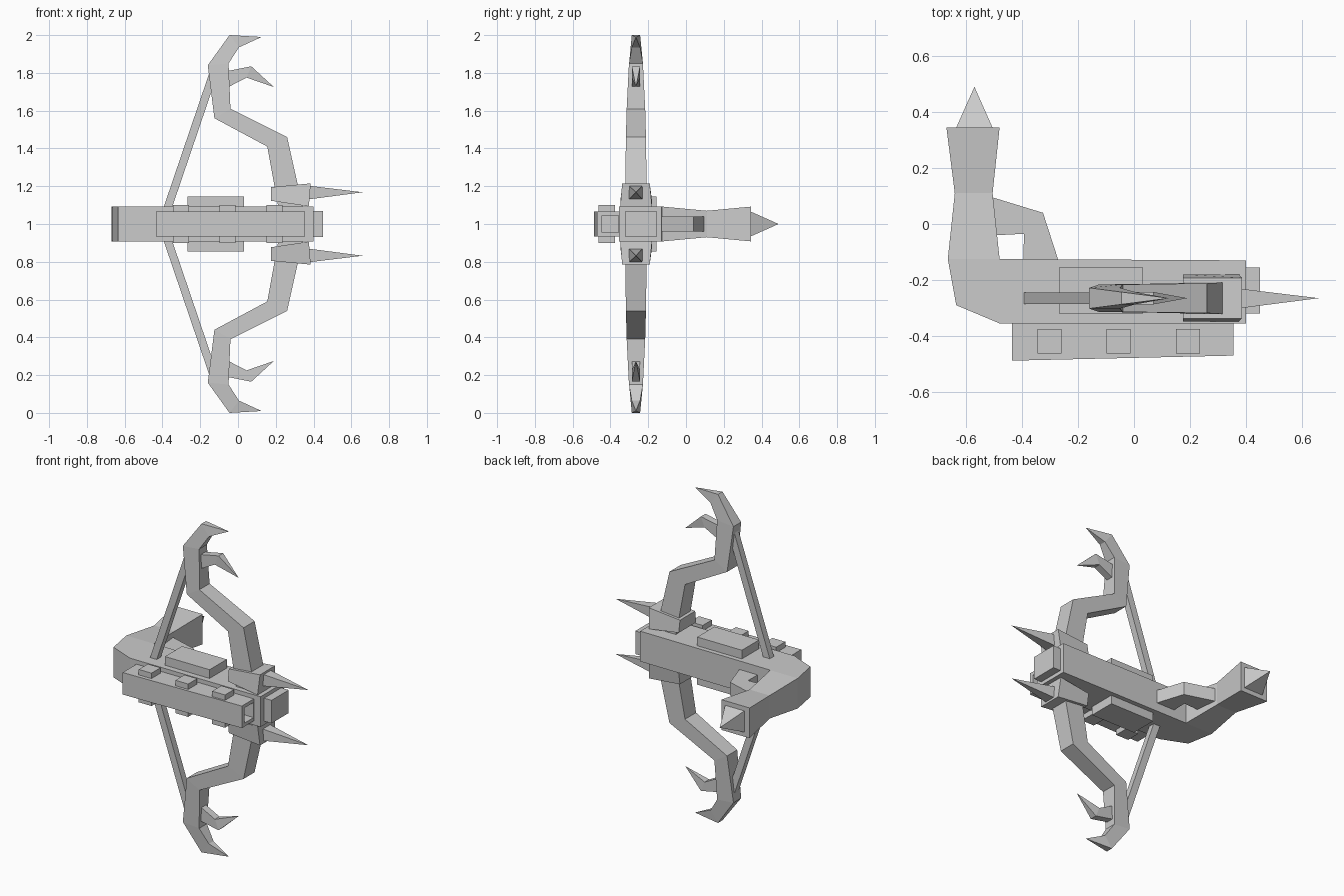
import bpy, bmesh

if "Cube" in bpy.data.objects:
    bpy.data.objects.remove(bpy.data.objects["Cube"])

CY = -0.265  # bow plane


def loft(name, rings, mirror=False):
    """Skin equal-length rings of points (z measured from z = 1); a 1-point ring is an apex."""
    bm = bmesh.new()
    vs = [[bm.verts.new(p) for p in r] for r in rings]
    for a, b in zip(vs, vs[1:]):
        n = max(len(a), len(b))
        for i in range(n):
            j = (i + 1) % n
            if len(b) == 1:
                bm.faces.new((a[i], a[j], b[0]))
            else:
                bm.faces.new((a[i], a[j], b[j], b[i]))
    for r in (vs[0], vs[-1]):
        if len(r) > 2:
            bm.faces.new(r)
    bmesh.ops.recalc_face_normals(bm, faces=bm.faces)
    me = bpy.data.meshes.new(name)
    bm.to_mesh(me)
    bm.free()
    ob = bpy.data.objects.new(name, me)
    ob.location.z = 1
    bpy.context.collection.objects.link(ob)
    if mirror:
        m = ob.modifiers.new("mirror", 'MIRROR')
        m.use_axis = (False, False, True)
    return ob


def xring(x, y0, y1, z0, z1):
    return [(x, y0, z0), (x, y1, z0), (x, y1, z1), (x, y0, z1)]


def box(name, x0, x1, y0, y1, z0, z1, mirror=False):
    return loft(name, [xring(x0, y0, y1, z0, z1), xring(x1, y0, y1, z0, z1)], mirror)


def ribbon(name, stations):
    """Square-section blade in the bow plane: (xa, za, xb, zb, half thickness)."""
    rings = []
    for xa, za, xb, zb, h in stations:
        if h == 0:
            rings.append([(xa, CY, za - 1)])
        else:
            rings.append([(xa, CY - h, za - 1), (xb, CY - h, zb - 1),
                          (xb, CY + h, zb - 1), (xa, CY + h, za - 1)])
    return loft(name, rings, True)


# stock: front bar bending round into the grip (outer xy, inner xy, half height)
stock = [(0.40, -0.355, 0.40, -0.13, .092), (-0.48, -0.355, -0.48, -0.125, .092),
         (-0.635, -0.29, -0.48, -0.125, .092), (-0.665, -0.125, -0.48, -0.125, .092),
         (-0.64, 0.11, -0.505, 0.11, .07), (-0.67, 0.345, -0.48, 0.345, .092)]
ob = loft("stock", [[(a, b, -h), (c, d, -h), (c, d, h), (a, b, h)] for a, b, c, d, h in stock])
bm = bmesh.new()
bm.from_mesh(ob.data)
bmesh.ops.remove_doubles(bm, verts=bm.verts, dist=1e-4)
bmesh.ops.recalc_face_normals(bm, faces=bm.faces)
bm.to_mesh(ob.data)
bm.free()

# grip spike
loft("grip_spike", [[(-.635, .344, -.065), (-.505, .344, -.065), (-.505, .344, .065),
                     (-.635, .344, .065)], [(-.57, .49, 0)]])

# trigger guard
guard = [(-.53, .10, -.53, -.04), (-.505, .095, -.49, -.04), (-.325, .04, -.393, -.035),
         (-.27, -.13, -.395, -.13)]
loft("trigger_guard", [[(a, b, -.04), (c, d, -.04), (c, d, .04), (a, b, .04)]
                       for a, b, c, d in guard])

# front cap and side plates
box("front_cap", .38, .45, -.32, -.155, -.07, .07)
box("side_plate", -.268, .033, -.32, -.155, .07, .145, True)

# rail with recessed muzzle, and its studs
loft("rail", [xring(-.435, -.488, -.34, -.067, .067), xring(.355, -.47, -.34, -.067, .067),
              xring(.355, -.445, -.357, -.046, .046), xring(.27, -.445, -.357, -.046, .046)])
for x in (-.302, -.055, .193):
    box("rail_stud", x - .043, x + .043, -.462, -.375, -.1, .1)

# limb brackets: wedge, wider at base
loft("limb_bracket", [
    [(.175, -.348, .123), (.175, -.18, .123), (.175, -.192, .195), (.175, -.338, .195)],
    [(.375, -.348, .093), (.375, -.18, .093), (.385, -.192, .215), (.385, -.338, .215)]], True)
loft("bracket_spike", [xring(.37, -.302, -.23, .13, .203), [(.66, CY, .168)]], True)

# limbs, hooks and string
ribbon("limb", [(.215, 1.08, .345, 1.08, .058), (.155, 1.41, .26, 1.46, .053),
                (-.125, 1.56, -.04, 1.61, .049), (-.16, 1.84, -.05, 1.85, .037),
                (-.045, 2.0, .005, 1.935, .022), (.125, 1.99, 0, 0, 0)])
ribbon("limb_hook", [(-.08, 1.805, -.08, 1.71, .022), (.07, 1.835, .045, 1.775, .022),
                     (.19, 1.725, 0, 0, 0)])
ribbon("string", [(-.4, 1.07, -.355, 1.07, .02), (-.145, 1.82, -.1, 1.82, .02)])
